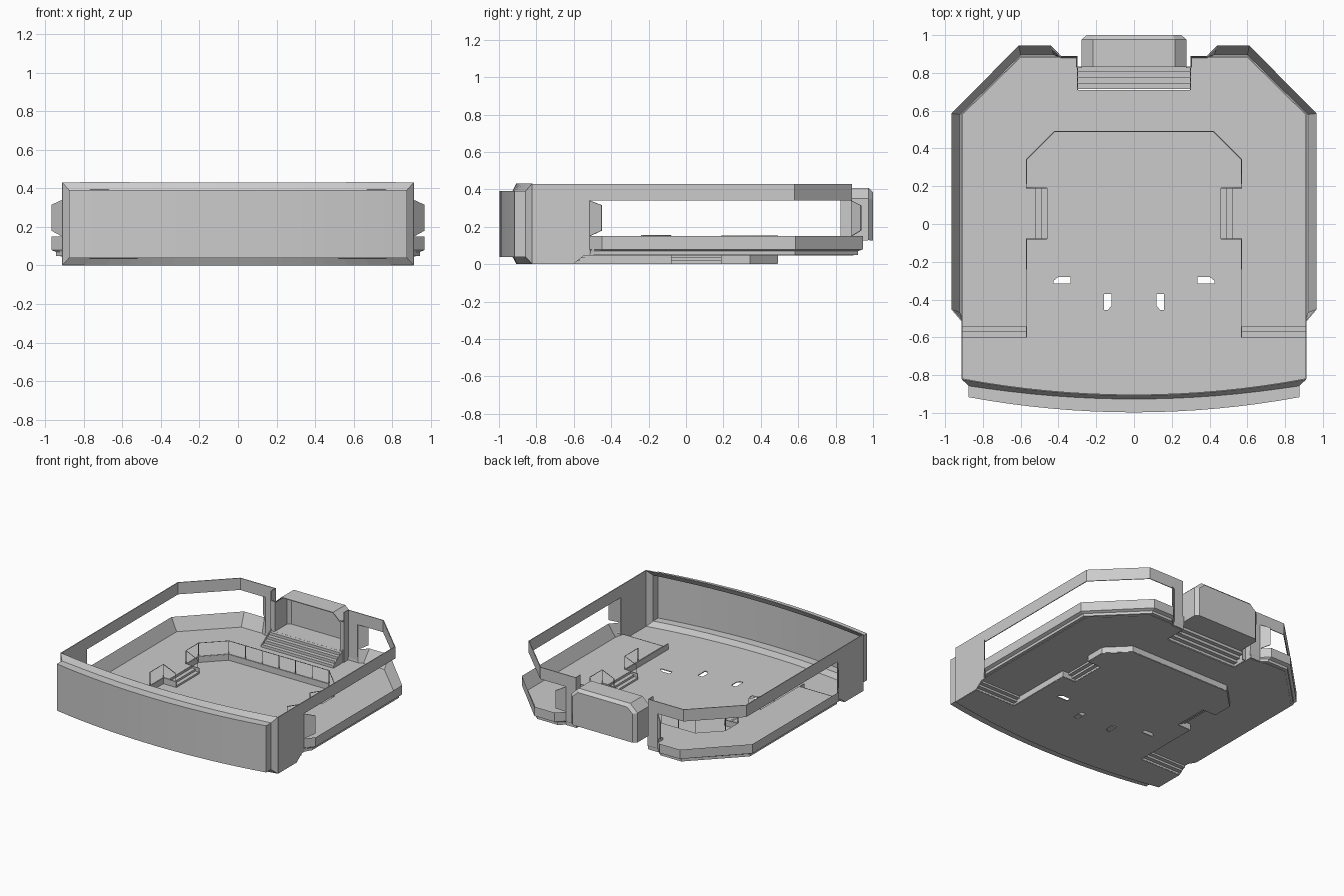
import bpy, bmesh
from mathutils import Vector

cube = bpy.data.objects.get("Cube")
if cube:
    bpy.data.objects.remove(cube, do_unlink=True)

grey = bpy.data.materials.new("light_grey")
grey.use_nodes = True
grey.diffuse_color = (0.6, 0.6, 0.6, 1)
grey.node_tree.nodes["Principled BSDF"].inputs["Base Color"].default_value = grey.diffuse_color

LOW, DECK, ALCOVE = 0.003, 0.05, 0.13
SILL, LINTEL, TOP = 0.15, 0.34, 0.43
SIDE = 0.91


def finish(name, bm, thick=0.006):
    mesh = bpy.data.meshes.new(name)
    bm.to_mesh(mesh)
    bm.free()
    mesh.materials.append(grey)
    obj = bpy.data.objects.new(name, mesh)
    bpy.context.collection.objects.link(obj)
    if thick:
        mod = obj.modifiers.new("shell", "SOLIDIFY")
        mod.thickness = thick
        mod.offset = 0
    return obj


def loft(name, loops, closed=False, cap=False, thick=0.006):
    """Skin quads between equal-length point loops."""
    bm = bmesh.new()
    rows = [[bm.verts.new(p) for p in loop] for loop in loops]
    n = len(rows[0])
    for a, b in zip(rows, rows[1:]):
        for i in range(n if closed else n - 1):
            j = (i + 1) % n
            bm.faces.new((a[i], a[j], b[j], b[i]))
    if cap:
        # strips between the lower and the upper half of the last loop
        last = rows[-1]
        for i in range(n // 2 - 1):
            bm.faces.new((last[i], last[i + 1], last[n - 2 - i], last[n - 1 - i]))
    bmesh.ops.recalc_face_normals(bm, faces=bm.faces)
    return finish(name, bm, thick)


def wall(name, path, z0, z1):
    return loft(name, [[(x, y, z) for x, y in path] for z in (z0, z1)])


def floor(name, outlines, z):
    """Fill an outline, later outlines being holes."""
    bm = bmesh.new()
    for outline in outlines:
        vs = [bm.verts.new((x, y, z)) for x, y in outline]
        for a, b in zip(vs, vs[1:] + vs[:1]):
            bm.edges.new((a, b))
    bmesh.ops.triangle_fill(bm, use_beauty=True, edges=bm.edges[:], normal=(0, 0, 1))
    for f in bm.faces:
        if f.normal.z < 0:
            f.normal_flip()
    return finish(name, bm)


def mirrored(half):
    """Complete a half outline on +x with its reversed reflection."""
    return half + [(-x, y) for x, y in reversed(half) if x > 0]


def stair_profile(start, run, z0, z1, steps):
    pts = []
    for i in range(steps):
        d = start + run * i / (steps - 1)
        pts += [(d, z0 + (z1 - z0) * i / steps), (d, z0 + (z1 - z0) * (i + 1) / steps)]
    return pts


def arc(half, y_end, y_mid, n=16):
    xs = [half * (2 * i / n - 1) for i in range(n + 1)]
    return [(x, y_mid + (y_end - y_mid) * (x / half) ** 2) for x in xs]


def flip(s, path):
    return [(s * x, y) for x, y in path]


# Bowed front panel: sloped frame, then a raised box
rings = []
for half, y_end, y_mid, z0, z1 in ((SIDE, -0.82, -0.905, LOW, TOP),
                                   (0.875, -0.855, -0.925, 0.04, 0.39),
                                   (0.875, -0.915, -0.995, 0.04, 0.39)):
    bow = arc(half, y_end, y_mid)
    rings.append([(x, y, z0) for x, y in bow] + [(x, y, z1) for x, y in reversed(bow)])
loft("front_panel", rings, closed=True, cap=True)

# Sunken floor with four small cut slots
pit = [(0.57, -0.6), (0.57, -0.08), (0.46, -0.08), (0.46, 0.19),
       (0.57, 0.19), (0.57, 0.34), (0.42, 0.49)]
slots = []
for s in (1, -1):
    slots.append(flip(s, [(0.335, -0.28), (0.335, -0.315), (0.425, -0.315),
                          (0.425, -0.3), (0.4, -0.28)]))
    slots.append(flip(s, [(0.12, -0.37), (0.16, -0.37), (0.16, -0.455),
                          (0.14, -0.455), (0.12, -0.435)]))
low = arc(SIDE, -0.82, -0.905) + [(SIDE, -0.6)] + pit
low += flip(-1, pit[::-1]) + [(-SIDE, -0.6)]
floor("sunken_floor", [low] + slots, LOW)

# Raised deck around the pit
inner = [(0.91, -0.51), (0.92, -0.47), (0.92, 0.58), (0.60, 0.895),
         (0.425, 0.895), (0.39, 0.88), (0.30, 0.88)]
outer = [(0.91, -0.515), (0.967, -0.45), (0.967, 0.585), (0.61, 0.945),
         (0.44, 0.945), (0.385, 0.89), (0.30, 0.89)]
middle = [((a + c) / 2, (b + d) / 2) for (a, b), (c, d) in zip(inner, outer)]
edge = [(0.42, 0.49), (0.57, 0.34), (0.57, 0.19), (0.52, 0.19),
        (0.52, -0.08), (0.57, -0.08), (0.57, -0.54), (SIDE, -0.54)]
floor("raised_deck", [mirrored(edge + inner + [(0.30, 0.71)])], DECK)
wall("pit_back_wall", mirrored(pit[3:]), LOW, DECK)

for s, side in ((1, "left"), (-1, "right")):
    wall(side + "_pit_wall", flip(s, pit[:3]), LOW, DECK)

    # Side and front steps down to the pit
    prof = stair_profile(0.46, 0.06, LOW, DECK, 3)
    loft(side + "_pit_steps", [[(s * d, y, z) for d, z in prof] for y in (-0.08, 0.19)],
         thick=0.003)
    prof = stair_profile(-0.6, 0.06, LOW, DECK, 3)
    loft(side + "_front_steps", [[(s * x, d, z) for d, z in prof] for x in (0.57, SIDE)],
         thick=0.003)

    # Flared rim below the window
    section = ((inner, DECK), (outer, SILL), (outer, 0.08), (middle, 0.07),
               (middle, DECK), (inner, DECK))
    loft(side + "_window_rim",
         [[(s * x, y, z) for x, y in path] for path, z in section], thick=0)

    # Solid side wall, lintel band and back return
    wall(side + "_front_wall", flip(s, [(SIDE, -0.82), (SIDE, -0.6)]), LOW, TOP)
    loft(side + "_wall_over_steps",
         [[(s * SIDE, -0.6, LOW), (s * SIDE, -0.54, DECK), (s * SIDE, -0.515, DECK)],
          [(s * SIDE, y, TOP) for y in (-0.6, -0.54, -0.515)]])
    wall(side + "_lintel_band", flip(s, [(SIDE, -0.515), (SIDE, 0.58), (0.60, 0.885),
                                         (0.385, 0.885)]), LINTEL, TOP)
    wall(side + "_back_wall", flip(s, [(0.385, 0.885), (0.305, 0.885), (0.305, 0.83)]),
         DECK, TOP)

    # Flared reveals at both ends of the window
    for label, (x0, y0), (x1, y1) in (("front", (SIDE, -0.515), (0.965, -0.45)),
                                      ("back", (0.385, 0.885), (0.44, 0.935))):
        loft(side + "_" + label + "_reveal",
             [[(s * x0, y0, SILL), (s * x1, y1, 0.18)],
              [(s * x0, y0, LINTEL), (s * x1, y1, 0.315)]])

    # Alcove stair cheek and front jamb
    loft(side + "_stair_cheek",
         [[(s * 0.3, 0.71, DECK), (s * 0.3, 0.83, DECK)],
          [(s * 0.3, 0.71, DECK + 0.02), (s * 0.3, 0.83, ALCOVE + 0.02)]])
    wall(side + "_alcove_jamb", flip(s, [(0.305, 0.83), (0.275, 0.83)]), DECK, 0.36)

# Alcove stairs, shell and back plate
prof = stair_profile(0.715, 0.09, DECK, ALCOVE, 4) + [(0.83, ALCOVE)]
loft("alcove_stairs", [[(x, d, z) for d, z in prof] for x in (-0.3, 0.3)], thick=0.003)
hood = [(0.275, ALCOVE), (0.275, 0.35), (0.215, 0.405)]
hood += flip(-1, hood[::-1])
plate = [(0.25, ALCOVE), (0.25, 0.345), (0.205, 0.385)]
plate += flip(-1, plate[::-1])
loft("alcove_shell", [[(x, 0.83, z) for x, z in hood], [(x, 0.975, z) for x, z in hood],
                      [(x, 0.997, z) for x, z in plate]], closed=True, cap=True)

# Thin hand rails with posts
def railing(name, pts):
    curve = bpy.data.curves.new(name, "CURVE")
    curve.dimensions = "3D"
    curve.bevel_depth = 0.003
    curve.bevel_resolution = 0
    lines = [pts] + [[p, (p[0], p[1], p[2] - 0.1)] for p in pts]
    for line in lines:
        sp = curve.splines.new("POLY")
        sp.points.add(len(line) - 1)
        for q, p in zip(sp.points, line):
            q.co = Vector((*p, 1))
    curve.materials.append(grey)
    bpy.context.collection.objects.link(bpy.data.objects.new(name, curve))


rail_top = 0.152
half = [(0.47, 0.19), (0.57, 0.19), (0.57, 0.34), (0.42, 0.49), (0.28, 0.49), (0.14, 0.49), (0, 0.49)]
railing("back_railing", [(x, y, rail_top if abs(x) != 0.47 else 0.11) for x, y in mirrored(half)])
for s, side in ((1, "left"), (-1, "right")):
    railing(side + "_railing", [(s * 0.57, -0.24, rail_top), (s * 0.57, -0.08, rail_top),
                                (s * 0.47, -0.08, 0.11)])
